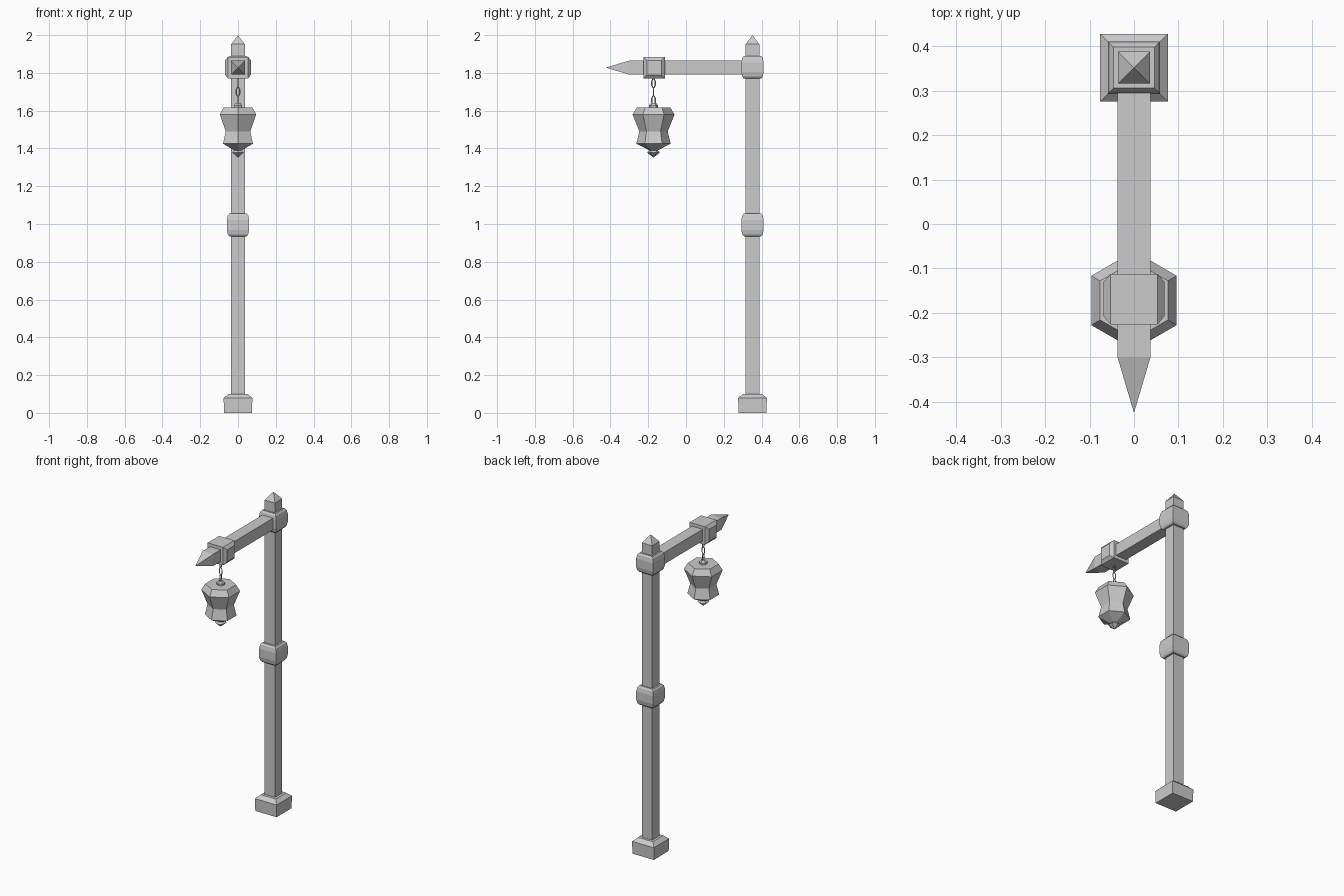
import bpy, bmesh, math
from mathutils import Matrix, Vector

if "Cube" in bpy.data.objects:
    bpy.data.objects.remove(bpy.data.objects["Cube"])

POST_Y, LAMP_Y, ARM_Z = 0.352, -0.172, 1.828


def finish(name, bm, matrix=Matrix()):
    bmesh.ops.remove_doubles(bm, verts=bm.verts, dist=1e-5)
    bmesh.ops.recalc_face_normals(bm, faces=bm.faces)
    mesh = bpy.data.meshes.new(name)
    bm.to_mesh(mesh)
    bm.free()
    mesh.transform(matrix)
    ob = bpy.data.objects.new(name, mesh)
    bpy.context.collection.objects.link(ob)
    return ob


def stack(name, sides, profile, matrix):
    """Faceted solid from (radius, height) rings; for 4 sides radius is the half width."""
    bm = bmesh.new()
    scale = math.sqrt(2) if sides == 4 else 1
    phase = math.pi / 4 if sides == 4 else math.pi / 2
    rings = []
    for r, z in profile:
        if r == 0:
            rings.append([bm.verts.new((0, 0, z))] * sides)
        else:
            rings.append([bm.verts.new((r * scale * math.cos(phase + math.tau * i / sides),
                                        r * scale * math.sin(phase + math.tau * i / sides), z))
                          for i in range(sides)])
    for a, b in zip(rings, rings[1:]):
        for i in range(sides):
            j = (i + 1) % sides
            bm.faces.new(list(dict.fromkeys((a[i], a[j], b[j], b[i]))))
    for ring in (rings[0], rings[-1]):
        if ring[0] is not ring[1]:
            bm.faces.new(ring)
    return finish(name, bm, matrix)


def link(name, z, turn):
    """Chain link: low-poly torus stretched into an oval, standing upright."""
    bm = bmesh.new()
    n, m, wire = 8, 4, 0.0035
    grid = []
    for i in range(n):
        a = math.tau * (i + 0.5) / n
        c = Vector((0.010 * math.cos(a), 0, 0.024 * math.sin(a)))
        out = Vector((math.cos(a), 0, math.sin(a)))
        grid.append([bm.verts.new(c + wire * (out * math.cos(math.tau * k / m)
                                              + Vector((0, 1, 0)) * math.sin(math.tau * k / m)))
                     for k in range(m)])
    for i in range(n):
        for k in range(m):
            p, q, l = grid[i], grid[(i + 1) % n], (k + 1) % m
            bm.faces.new((p[k], q[k], q[l], p[l]))
    finish(name, bm, Matrix.Translation((0, LAMP_Y, z)) @ Matrix.Rotation(turn, 4, 'Z'))


post_at = Matrix.Translation((0, POST_Y, 0))
lamp_at = Matrix.Translation((0, LAMP_Y, 0))

# Post with pointed top, and its foot block
stack("post", 4, [(0.036, 0.02), (0.036, 1.952), (0, 2.0)], post_at)
stack("foot_block", 4, [(0.074, 0), (0.076, 0.078), (0.052, 0.1)], post_at)

# Barrel-shaped collars on the post
collar = [(0.046, -0.06), (0.054, -0.05), (0.059, -0.026),
          (0.059, 0.026), (0.054, 0.05), (0.046, 0.06)]
for name, z in (("middle_collar", 0.995), ("upper_collar", 1.83)):
    stack(name, 4, collar, Matrix.Translation((0, POST_Y, z)))

# Horizontal arm with pointed end, running towards -y
stack("arm", 4, [(0.037, 0), (0.037, 0.652), (0, 0.777)],
      Matrix.Translation((0, POST_Y, ARM_Z)) @ Matrix.Rotation(math.pi / 2, 4, 'X'))

# Arm collar, bulging sideways
stack("arm_collar", 4, [(0.038, -0.069), (0.057, -0.053), (0.057, 0.053), (0.038, 0.069)],
      Matrix.Translation((0, LAMP_Y + 0.003, ARM_Z)) @ Matrix.Rotation(math.pi / 2, 4, 'Y'))

# Chain
for i, z in enumerate((1.745, 1.70, 1.655)):
    link(f"chain_link_{i + 1}", z, math.pi / 2 * ((i + 1) % 2))

# Hexagonal lantern: cap knob, waisted body, finial
stack("lantern_knob", 6, [(0.024, 1.61), (0.024, 1.628), (0.014, 1.64)], lamp_at)
stack("lantern_body", 6, [(0.088, 1.618), (0.111, 1.58), (0.075, 1.49),
                          (0.091, 1.425), (0.018, 1.388)][::-1], lamp_at)
stack("lantern_finial", 6, [(0, 1.352), (0.034, 1.378), (0.03, 1.384), (0.014, 1.395)], lamp_at)
